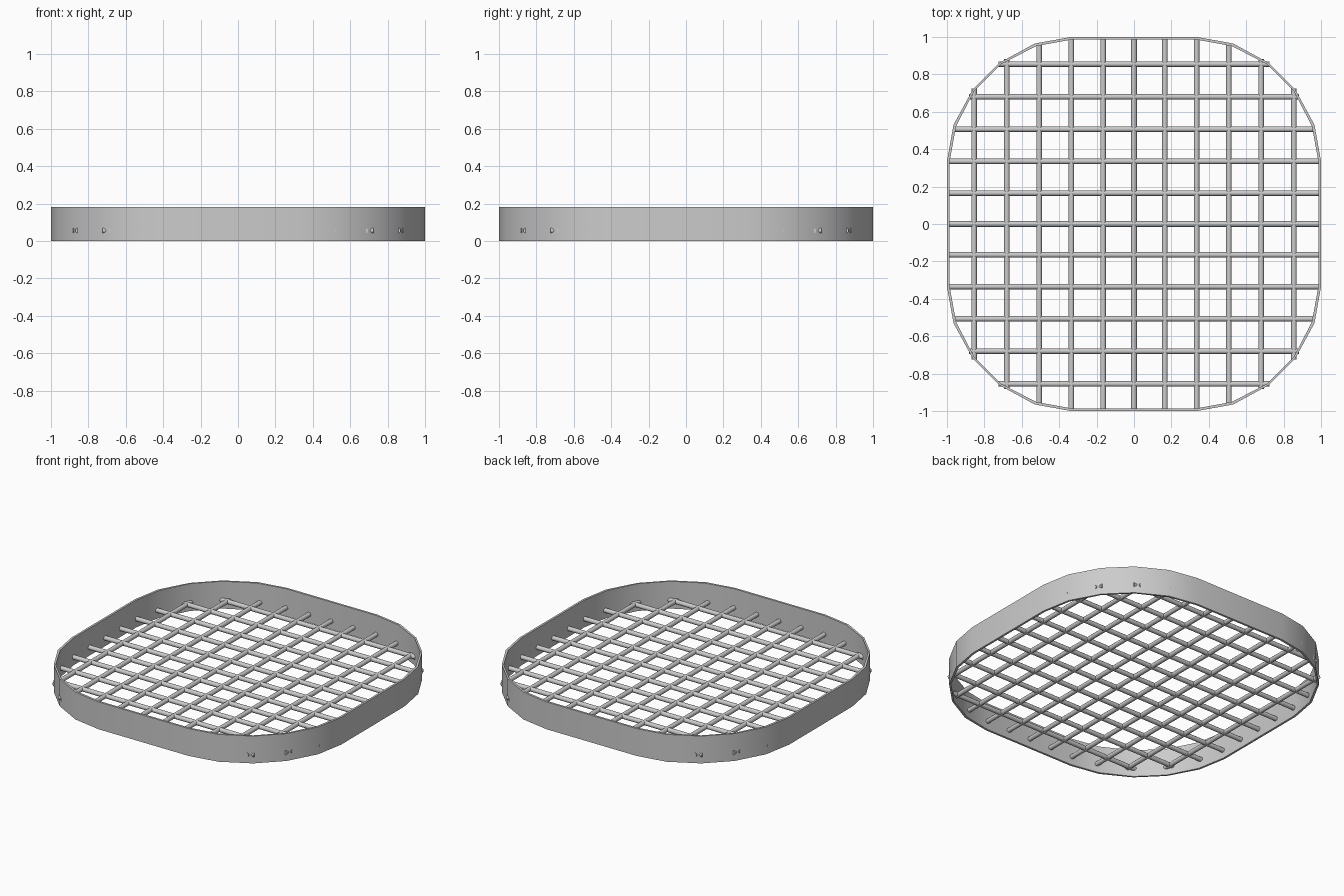
import bpy, bmesh, math
from mathutils import Matrix

if "Cube" in bpy.data.objects:
    bpy.data.objects.remove(bpy.data.objects["Cube"])

grey = bpy.data.materials.new("light grey metal")
grey.diffuse_color = (0.6, 0.6, 0.6, 1)
grey.use_nodes = True
grey.node_tree.nodes["Principled BSDF"].inputs["Base Color"].default_value = grey.diffuse_color

HEIGHT = 0.183
BAR_Z = 0.056
BAR_R = 0.015

# One eighth-pair of the rounded square outline, outer and inner
OUTER = [(1.0, 0.335), (0.965, 0.53), (0.863, 0.718), (0.718, 0.863), (0.53, 0.965), (0.335, 1.0)]
INNER = [(0.986, 0.333), (0.951, 0.524), (0.854, 0.711), (0.711, 0.854), (0.524, 0.951), (0.333, 0.986)]


def full_loop(quarter):
    pts = []
    for k in range(4):
        c, s = [(1, 0), (0, 1), (-1, 0), (0, -1)][k]
        pts += [(x * c - y * s, x * s + y * c) for x, y in quarter]
    return pts


def finish(bm, name):
    bmesh.ops.recalc_face_normals(bm, faces=bm.faces)
    me = bpy.data.meshes.new(name)
    bm.to_mesh(me)
    bm.free()
    me.materials.append(grey)
    ob = bpy.data.objects.new(name, me)
    bpy.context.collection.objects.link(ob)
    bpy.ops.object.select_all(action='DESELECT')
    ob.select_set(True)
    bpy.context.view_layer.objects.active = ob
    bpy.ops.object.shade_smooth_by_angle(angle=math.radians(50))
    return ob


# Rim: thin upright band
bm = bmesh.new()
rings = [[bm.verts.new((x, y, z)) for x, y in full_loop(q)]
         for q, z in ((OUTER, 0), (OUTER, HEIGHT), (INNER, HEIGHT), (INNER, 0))]
n = len(rings[0])
for a in range(4):
    r, s = rings[a], rings[(a + 1) % 4]
    for i in range(n):
        j = (i + 1) % n
        bm.faces.new((r[i], r[j], s[j], s[i]))
finish(bm, "rim")


def half_length(d):
    """Distance from the centre line to the rim for a bar at offset d."""
    d = abs(d)
    if d <= OUTER[0][1]:
        return 0.993
    for (x0, y0), (x1, y1) in zip(OUTER, OUTER[1:]):
        if y0 <= d <= y1:
            return x0 + (x1 - x0) * (d - y0) / (y1 - y0) - 0.002


# Grid bars: eleven each way
OFFSETS = [-0.855, -0.68, -0.507, -0.335, -0.165, 0, 0.165, 0.335, 0.507, 0.68, 0.855]
for name, along_x in (("cross_bars", True), ("long_bars", False)):
    bm = bmesh.new()
    for d in OFFSETS:
        if along_x:
            m = Matrix.Translation((0, d, BAR_Z)) @ Matrix.Rotation(math.pi / 2, 4, 'Y')
        else:
            m = Matrix.Translation((d, 0, BAR_Z)) @ Matrix.Rotation(math.pi / 2, 4, 'X')
        bmesh.ops.create_cone(bm, cap_ends=True, segments=12, radius1=BAR_R, radius2=BAR_R,
                              depth=2 * half_length(d), matrix=m)
    finish(bm, name)
